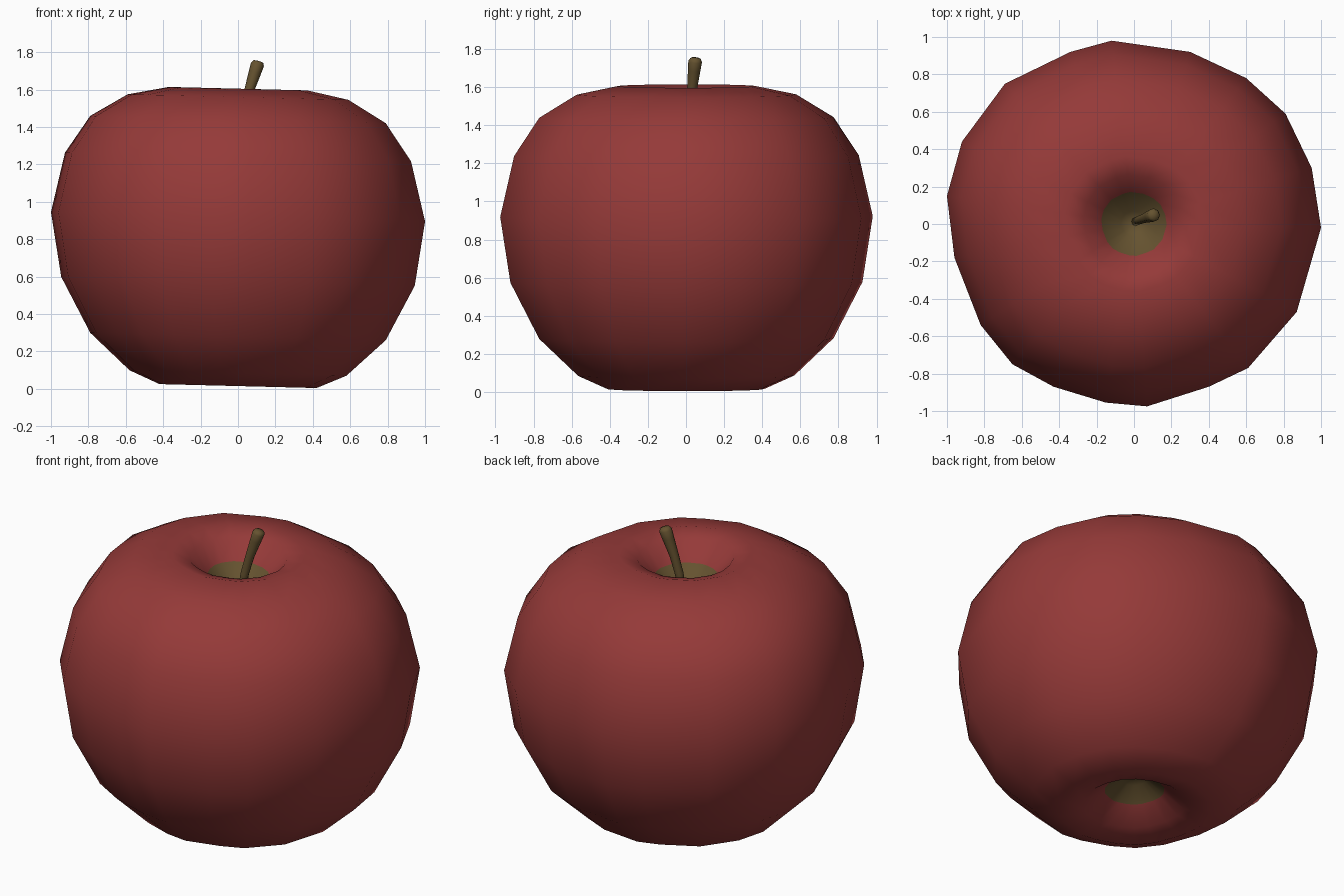
import bpy, bmesh
from mathutils import Vector

if "Cube" in bpy.data.objects:
    bpy.data.objects.remove(bpy.data.objects["Cube"])


def material(name, rgb):
    m = bpy.data.materials.new(name)
    m.diffuse_color = (*rgb, 1)
    m.use_nodes = True
    m.node_tree.nodes["Principled BSDF"].inputs["Base Color"].default_value = m.diffuse_color
    return m


red = material("apple_red", (0.30, 0.042, 0.040))
brown = material("olive_brown", (0.130, 0.085, 0.029))


def skin(name, rings, mats, start, end):
    """Join closed rings of points and fan both ends to a centre point."""
    bm = bmesh.new()
    rows = [[bm.verts.new(p) for p in ring] for ring in rings]
    n = len(rows[0])
    for a, b in zip(rows, rows[1:]):
        for i in range(n):
            j = (i + 1) % n
            bm.faces.new((a[i], a[j], b[j], b[i]))
    for row, centre in ((rows[0], start), (rows[-1], end)):
        c = bm.verts.new(centre)
        for i in range(n):
            bm.faces.new((row[i], row[(i + 1) % n], c))
    bmesh.ops.recalc_face_normals(bm, faces=bm.faces)
    for f in bm.faces:
        f.smooth = True
    me = bpy.data.meshes.new(name)
    bm.to_mesh(me)
    bm.free()
    for m in mats:
        me.materials.append(m)
    ob = bpy.data.objects.new(name, me)
    bpy.context.collection.objects.link(ob)
    return ob


# Apple body: slightly uneven outline swept along a profile with two dimples
outline = [(1, -.02), (.95, .3), (.81, .59), (.6, .78), (.3, .92), (-.12, .98),
           (-.34, .92), (-.69, .75), (-.92, .44), (-1, .15), (-.96, -.18),
           (-.82, -.54), (-.65, -.75), (-.43, -.87), (-.15, -.955), (.07, -.975),
           (.4, -.87), (.61, -.77), (.87, -.47)]
profile = [(.07, .20), (.165, .13), (.28, .045), (.42, .015), (.58, .085), (.79, .28),
           (.945, .575), (1, .92), (.925, 1.24), (.79, 1.44), (.59, 1.56),
           (.37, 1.605), (.27, 1.575), (.175, 1.47), (.07, 1.37)]
rings = [[(x * r, y * r, z - .025 * x * r) for x, y in outline] for r, z in profile]
apple = skin("apple_body", rings, [red, brown], (0, 0, .22), (0, 0, 1.34))

# Brown patches inside both dimples
for p in apple.data.polygons:
    if all(Vector(apple.data.vertices[v].co[:2]).length < .19 for v in p.vertices):
        p.material_index = 1

# Stem: leaning tapered tube, thicker at the tip
path = [(.005, .012, 1.31, .024), (.03, .022, 1.48, .024), (.058, .032, 1.59, .026),
        (.09, .043, 1.69, .033), (.104, .048, 1.735, .036), (.109, .05, 1.75, .027)]
axis = Vector((.28, .1, 1)).normalized()
u = axis.cross(Vector((0, 1, 0))).normalized()
v = axis.cross(u)
octagon = [(1, 0), (.71, .71), (0, 1), (-.71, .71), (-1, 0), (-.71, -.71), (0, -1), (.71, -.71)]
rings = [[Vector((x, y, z)) + (u * a + v * b) * r for a, b in octagon] for x, y, z, r in path]
skin("stem", rings, [brown], path[0][:3], (.11, .05, 1.754))
